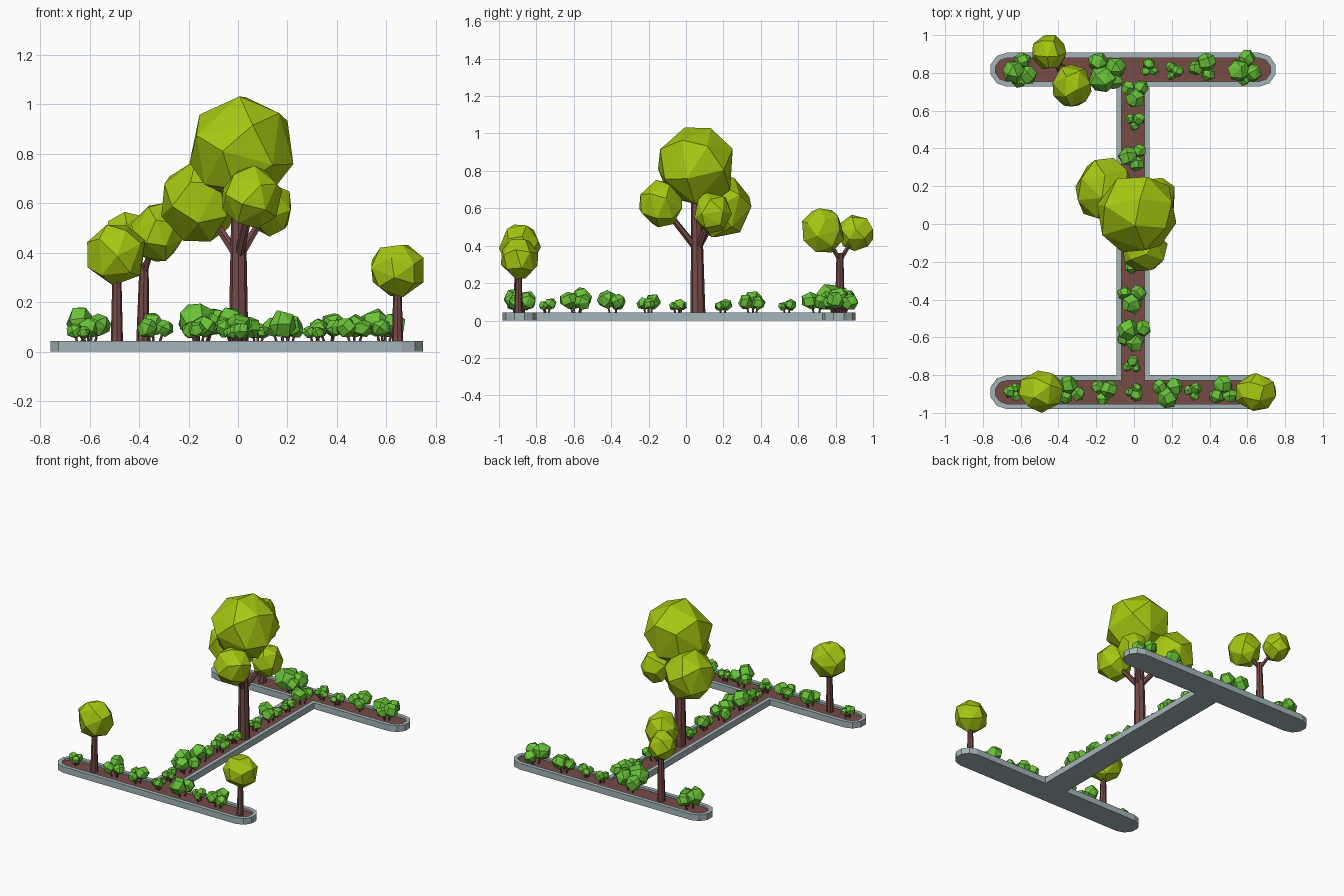
import bpy, bmesh, math, random
from mathutils import Vector, Matrix, Euler

rng = random.Random(7)
cube = bpy.data.objects.get("Cube")
if cube:
    bpy.data.objects.remove(cube, do_unlink=True)


def material(name, rgb):
    m = bpy.data.materials.new(name)
    m.use_nodes = True
    m.diffuse_color = (*rgb, 1)
    m.node_tree.nodes["Principled BSDF"].inputs["Base Color"].default_value = (*rgb, 1)
    return m


STONE = material("pale stone", (0.37, 0.46, 0.48))
BROWN = material("brown earth and bark", (0.18, 0.07, 0.062))
LEAF = material("yellow green leaves", (0.38, 0.58, 0.006))
BUSH = material("fresh green leaves", (0.14, 0.55, 0.04))


def finish(name, bm, *mats):
    bmesh.ops.recalc_face_normals(bm, faces=bm.faces)
    mesh = bpy.data.meshes.new(name)
    bm.to_mesh(mesh)
    bm.free()
    for m in mats:
        mesh.materials.append(m)
    ob = bpy.data.objects.new(name, mesh)
    bpy.context.collection.objects.link(ob)
    return ob


def blob(bm, centre, half, count):
    """Faceted ball: hull of spread points, fitted to the given half sizes."""
    turn = Euler([rng.uniform(0, 6) for _ in range(3)]).to_matrix()
    pts = []
    for i in range(count):
        z = 1 - (2 * i + 1) / count
        a = i * math.pi * (3 - math.sqrt(5)) + rng.uniform(-0.15, 0.15)
        r = math.sqrt(1 - z * z)
        pts.append(turn @ Vector((r * math.cos(a), r * math.sin(a), z)))
    lo = [min(p[k] for p in pts) for k in range(3)]
    hi = [max(p[k] for p in pts) for k in range(3)]
    verts = [bm.verts.new([centre[k] + half[k] * (2 * (p[k] - lo[k]) / (hi[k] - lo[k]) - 1)
                           for k in range(3)]) for p in pts]
    bmesh.ops.convex_hull(bm, input=verts)


def stick(bm, a, b, r1, r2, sides=7):
    """Tapered limb between two points."""
    a, b = Vector(a), Vector(b)
    d = b - a
    place = Matrix.Translation((a + b) / 2) @ d.to_track_quat('Z', 'Y').to_matrix().to_4x4()
    bmesh.ops.create_cone(bm, cap_ends=True, segments=sides, radius1=r1, radius2=r2,
                          depth=d.length, matrix=place)


# Planter: two round-ended bars joined by a walkway-like stem
FRONT_Y, BACK_Y, END_X, MID_X = -0.89, 0.817, 0.668, -0.005
SOIL_Z, RIM_Z = 0.03, 0.043


def outline(inset):
    h, s = 0.09 - inset, 0.088 - inset

    def arc(side, y, start):
        out = []
        for i in range(6):
            a = math.radians(start + 36 * i)
            out.append((MID_X + side * END_X + h * math.cos(a), y + h * math.sin(a)))
        return out

    return (arc(1, FRONT_Y, -90) + [(MID_X + s, FRONT_Y + h), (MID_X + s, BACK_Y - h)]
            + arc(1, BACK_Y, -90) + arc(-1, BACK_Y, 90)
            + [(MID_X - s, BACK_Y - h), (MID_X - s, FRONT_Y + h)] + arc(-1, FRONT_Y, 90))


bm = bmesh.new()
rings = [[bm.verts.new((x, y, z)) for x, y in outline(inset)]
         for inset, z in ((0, 0), (0, RIM_Z), (0.028, RIM_Z), (0.028, SOIL_Z))]
for low, high in zip(rings, rings[1:]):
    for i in range(len(low)):
        j = (i + 1) % len(low)
        bm.faces.new((low[i], low[j], high[j], high[i]))
bm.faces.new(rings[0][::-1])
bm.faces.new(rings[-1]).material_index = 1
finish("planter", bm, STONE, BROWN)


# Trees: trunk foot, trunk top, radius, fork height, crown balls (centre, half size)
def tree(name, foot, top, radius, fork, crowns):
    bm = bmesh.new()
    foot, top = Vector(foot), Vector(top)
    stick(bm, foot, top, radius, radius * 0.68, 8)
    if fork:
        start = foot.lerp(top, (fork - foot.z) / (top.z - foot.z))
        for centre, _ in crowns:
            if (Vector(centre) - top).xy.length > 0.06:
                stick(bm, start, centre, radius * 0.5, radius * 0.35, 6)
    finish(name + "_trunk", bm, BROWN)
    bm = bmesh.new()
    for centre, half in crowns:
        blob(bm, centre, half, 20)
    finish(name + "_crown", bm, LEAF)


tree("large_tree", (0.002, 0.064, SOIL_Z), (0.002, 0.055, 0.68), 0.04, 0.38, [
    ((0.014, 0.05, 0.82), (0.21, 0.2, 0.212)),
    ((-0.15, 0.19, 0.61), (0.16, 0.16, 0.165)),
    ((0.058, -0.135, 0.625), (0.12, 0.115, 0.127)),
    ((0.12, 0.145, 0.575), (0.095, 0.1, 0.11))])
tree("front_right_tree", (-0.49, -0.9, SOIL_Z), (-0.49, -0.895, 0.36), 0.025, 0, [
    ((-0.493, -0.888, 0.39), (0.117, 0.112, 0.123))])
tree("front_left_tree", (0.645, -0.897, SOIL_Z), (0.645, -0.893, 0.3), 0.023, 0, [
    ((0.645, -0.89, 0.326), (0.106, 0.1, 0.106))])
tree("back_tree", (-0.385, 0.823, SOIL_Z), (-0.38, 0.823, 0.36), 0.027, 0.32, [
    ((-0.448, 0.91, 0.468), (0.09, 0.09, 0.097)),
    ((-0.328, 0.733, 0.482), (0.103, 0.112, 0.118))])


# Bushes: clusters of faceted lobes on thin stems
def bush(number, x, y, size, angle):
    leaves, stems = bmesh.new(), bmesh.new()
    lobes = [(0, 0.62, 0.4), (125, 0.5, 0.5), (240, 0.46, 0.55)]
    if size > 0.09:
        lobes.append((60, 0.42, 0.58))
    for turn, r, off in lobes:
        a = math.radians(angle + turn)
        r *= size
        cx, cy = x + off * size * math.cos(a), y + off * size * math.sin(a)
        cz = 0.046 + 0.1 * size + r * rng.uniform(1.0, 1.12)
        blob(leaves, (cx, cy, cz), (r, r, r * 0.97), 14)
        stick(stems, (x + (cx - x) * 0.5, y + (cy - y) * 0.5, SOIL_Z), (cx, cy, cz),
              0.006, 0.004, 5)
    finish(f"bush_{number}_leaves", leaves, BUSH)
    finish(f"bush_{number}_stems", stems, BROWN)


S, M, L, XL = 0.052, 0.08, 0.095, 0.112
bushes = [
    # back bar
    (-0.6, 0.815, L, 200), (-0.15, 0.81, XL, 250), (0.08, 0.825, S, 90),
    (0.21, 0.81, S, 0), (0.37, 0.83, M, 60), (0.59, 0.825, L, 200),
    # stem
    (0.005, 0.7, M, 270), (0.005, 0.545, S, 30), (-0.005, 0.355, M, 170),
    (0, 0.195, S, 90), (0, -0.04, S, 10), (0, -0.2, 0.068, 120),
    (-0.01, -0.39, 0.085, 270), (0, -0.58, 0.095, 150), (-0.01, -0.745, S, 80),
    # front bar
    (-0.64, -0.89, S, 180), (-0.34, -0.885, M, 100), (-0.16, -0.885, 0.072, 20),
    (0.005, -0.89, S, 300), (0.18, -0.885, 0.088, 270), (0.315, -0.885, S, 45),
    (0.47, -0.885, M, 90)]
for n, spec in enumerate(bushes, 1):
    bush(n, *spec)
